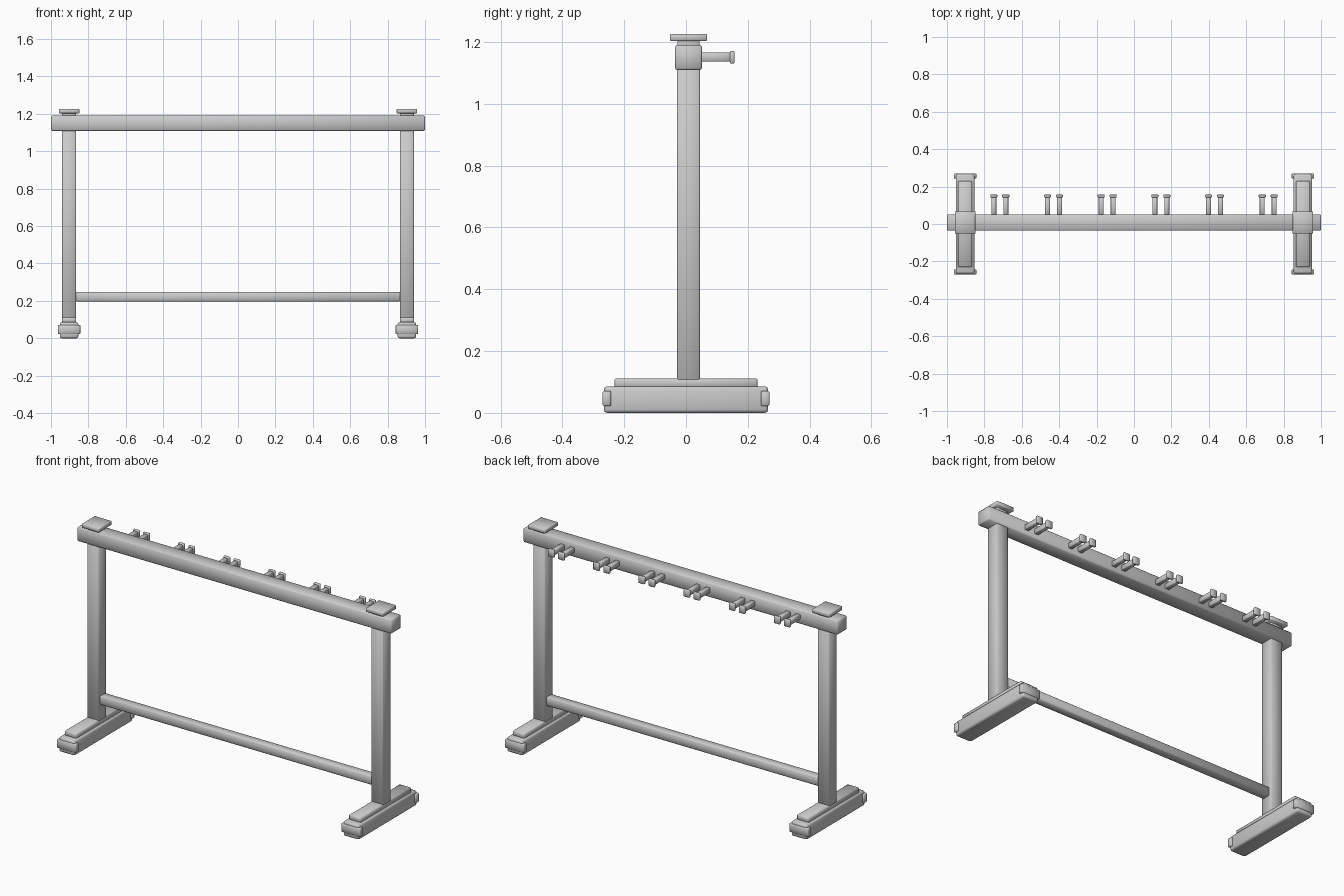
import bpy, bmesh, math
from mathutils import Vector

if "Cube" in bpy.data.objects:
    bpy.data.objects.remove(bpy.data.objects["Cube"])


def box(name, x, y, z, bevel, segments=1):
    """Bevelled box from (min, max) ranges on each axis."""
    lo, hi = Vector((x[0], y[0], z[0])), Vector((x[1], y[1], z[1]))
    size, mid = hi - lo, (lo + hi) / 2
    bm = bmesh.new()
    bmesh.ops.create_cube(bm, size=1)
    bmesh.ops.scale(bm, vec=size, verts=bm.verts)
    bmesh.ops.bevel(bm, geom=bm.edges[:], offset=bevel, segments=segments,
                    profile=0.5, affect='EDGES', clamp_overlap=True)
    mesh = bpy.data.meshes.new(name)
    bm.to_mesh(mesh)
    bm.free()
    ob = bpy.data.objects.new(name, mesh)
    ob.location = mid
    bpy.context.collection.objects.link(ob)
    bpy.ops.object.select_all(action='DESELECT')
    ob.select_set(True)
    bpy.context.view_layer.objects.active = ob
    bpy.ops.object.shade_smooth_by_angle(angle=math.radians(50))
    return ob


def around(c, half):
    return (c - half, c + half)


YC = 0.008  # uprights and rails sit slightly behind the centre

# Long rails
box("top_beam", (-1, 1), around(YC, 0.044), (1.109, 1.19), 0.006)
box("lower_stretcher", (-0.868, 0.868), around(YC, 0.025), (0.197, 0.248), 0.005)

# End frames: foot, foot pads, plate, post and cap
for side, s in (("left", -1), ("right", 1)):
    x = 0.903 * s
    box(side + "_foot", around(x, 0.05), around(0, 0.266), (0, 0.086), 0.011, 2)
    for end, e in (("front", -1), ("back", 1)):
        box(f"{side}_{end}_foot_pad", around(x, 0.06), around(0.256 * e, 0.0135),
            (0.022, 0.071), 0.003)
    box(side + "_foot_plate", around(x, 0.038), around(0, 0.231), (0.08, 0.112), 0.005)
    box(side + "_post", around(x, 0.037), around(YC, 0.037), (0.08, 1.12), 0.004)
    box(side + "_cap_neck", around(x, 0.037), around(YC, 0.036), (1.18, 1.208), 0.004)
    box(side + "_cap", around(x, 0.055), around(YC, 0.06), (1.203, 1.226), 0.003)

# Six pairs of hanging pegs along the back of the beam
for i in range(6):
    for k, d in enumerate((-0.032, 0.032)):
        x = (i - 2.5) * 0.287 + d
        box(f"peg_stem_{i}_{k}", around(x, 0.0135), (0.045, 0.146), (1.136, 1.165), 0.003)
        box(f"peg_head_{i}_{k}", around(x, 0.019), (0.142, 0.157), (1.13, 1.171), 0.003)
